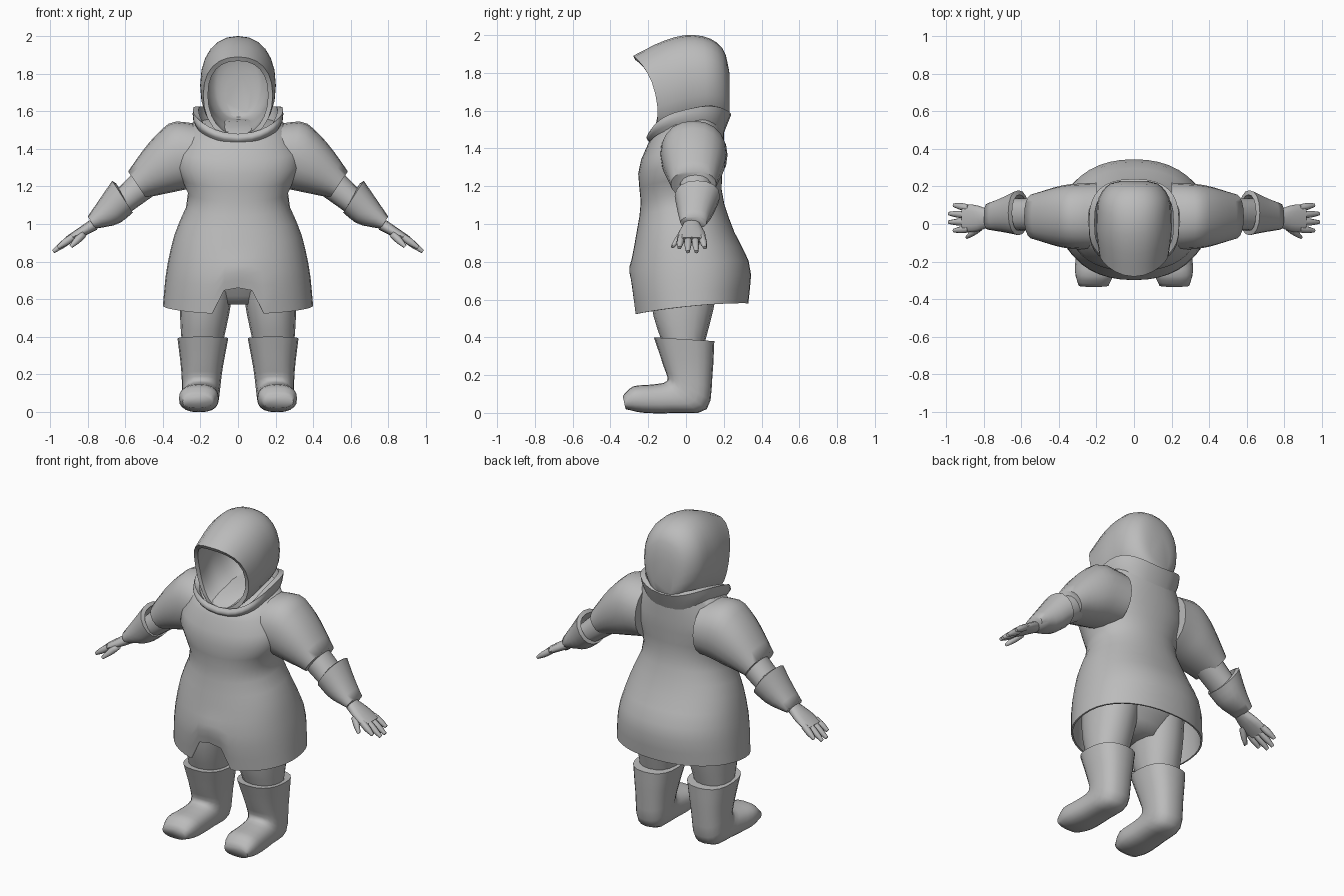
import bpy, bmesh, math
from mathutils import Vector

default_cube = bpy.data.objects.get("Cube")
if default_cube:
    bpy.data.objects.remove(default_cube, do_unlink=True)

grey = (.5, .5, .5, 1)
plain_grey = bpy.data.materials.new("plain_grey")
plain_grey.use_nodes = True
plain_grey.diffuse_color = grey
plain_grey.node_tree.nodes["Principled BSDF"].inputs["Base Color"].default_value = grey


def spline(keys, t):
    """Smooth curve through evenly spaced keys; a single number stays constant."""
    if not isinstance(keys, tuple):
        return keys
    last = len(keys) - 1
    i = min(int(t * last), last - 1)
    f = t * last - i
    here, there = keys[i], keys[i + 1]
    before = keys[i - 1] if i else 2 * here - there
    after = keys[i + 2] if i + 2 <= last else 2 * there - here
    leave, arrive = (there - before) / 2, (after - here) / 2
    rise = there - here
    return here + f * (leave + f * (3 * rise - 2 * leave - arrive
                                    + f * (leave + arrive - 2 * rise)))


def signed_power(value, exponent):
    return math.copysign(abs(value) ** exponent, value)


def loft(name, start, end, width, centre=0, bend=0, rings=8, sides=20, power=2.2,
         arm=False, mirror=1, open_start=False, open_end=False, wall=0, reshape=None):
    """Skin oval rings whose diameters run from the start curve to the end curve.
    The curves lie in the yz plane, or in the xz plane for arms."""
    bm = bmesh.new()
    skin = []
    for k in range(rings):
        t = k / (rings - 1)
        first = Vector([spline(keys, t) for keys in start])
        second = Vector([spline(keys, t) for keys in end])
        middle, radius = (first + second) / 2, (first - second) / 2
        sideways = Vector((radius.y, -radius.x)).normalized()
        ring = []
        for i in range(sides):
            angle = math.tau * i / sides
            across = signed_power(math.sin(angle), 2 / power)
            along = signed_power(math.cos(angle), 2 / power)
            p = middle + radius * along + sideways * spline(bend, t) * across ** 2
            q = spline(centre, t) + spline(width, t) * across
            place = (p.x * mirror, q, p.y) if arm else (q * mirror, p.x, p.y)
            ring.append(bm.verts.new(place))
        skin.append(ring)
    if reshape:
        reshape(skin)
    for ring, following in zip(skin, skin[1:]):
        for i in range(sides):
            j = (i + 1) % sides
            bm.faces.new((ring[i], ring[j], following[j], following[i]))
    if not open_start:
        bm.faces.new(skin[0])
    if not open_end:
        bm.faces.new(skin[-1])
    bmesh.ops.recalc_face_normals(bm, faces=bm.faces)
    mesh = bpy.data.meshes.new(name)
    bm.to_mesh(mesh)
    bm.free()
    mesh.materials.append(plain_grey)
    part = bpy.data.objects.new(name, mesh)
    bpy.context.collection.objects.link(part)

    # Cloth thickness for hollow parts, then smooth shading
    if wall:
        shell = part.modifiers.new("wall", "SOLIDIFY")
        shell.thickness = wall
        shell.offset = -1
        bpy.context.view_layer.objects.active = part
        bpy.ops.object.modifier_apply(modifier=shell.name)
    for face in part.data.polygons:
        face.use_smooth = True
    part.data.set_sharp_from_angle(angle=math.radians(70))


def digit(name, root, tip, mirror):
    """Finger or thumb: a tapering tube with a blunt tip."""
    root, tip = Vector(root), Vector(tip)
    reach = tip - root
    across = Vector((-reach.z, 0, reach.x)).normalized()
    radii = (.019, .019, .01)
    spine = [root, root.lerp(tip, .5), tip]
    upper = [p + across * r for p, r in zip(spine, radii)]
    lower = [p - across * r for p, r in zip(spine, radii)]
    loft(name, (tuple(p.x for p in upper), tuple(p.z for p in upper)),
         (tuple(p.x for p in lower), tuple(p.z for p in lower)),
         radii, centre=(root.y, tip.y), rings=6, sides=8, arm=True, mirror=mirror)


def cut_notch(skin):
    """Lift the middle of the front hem into an arch."""
    for k, ring in enumerate(skin[:4]):
        for vert in ring:
            if vert.co.y < 0:
                arch = max(0, 1 - (vert.co.x / .13) ** 4)
                vert.co.z += .14 * arch * (1 - k / 4)


# Flared tunic, from the hem to the neck
loft("tunic", start=((-.28, -.3, -.27, -.24, -.25, -.17), (.52, 1.49)),
     end=((.33, .34, .25, .19, .2, .2), (.58, 1.56)),
     width=(.4, .38, .335, .265, .34, .24), bend=.015,
     rings=14, sides=40, open_start=True, wall=.01, reshape=cut_notch)

# Turned-up collar, dipping at the front
loft("collar", start=((-.19, -.21, -.19), (1.43, 1.48)),
     end=((.2, .22, .24), (1.48, 1.58)), width=(.22, .24, .24), bend=(.06, .08),
     rings=5, sides=32, power=2.8, open_start=True, open_end=True, wall=.03)

# Hollow peaked hood, from the face opening to the back of the head
loft("hood", start=((-.28, -.13, 0, .12, .2, .23), (1.89, 1.965, 2, 1.985, 1.92, 1.8)),
     end=((-.18, -.08, .01, .12, .2, .23), (1.45, 1.56)), width=(.185, .2, .2, .19, .14, .07),
     bend=(.07, .02, 0), rings=14, sides=24, open_start=True, wall=.025)

# Seat of the trousers
loft("trouser_seat", start=((-.15, -.2, -.1), (.9, .57)),
     end=((.15, .2, .1), (.9, .57)), width=(.22, .29, .17))

for mirror, tag in ((1, "left_"), (-1, "right_")):
    # Trouser leg and boot
    loft(tag + "trouser_leg", start=((-.2, -.18, -.1), (.85, .55, .3)),
         end=((.2, .15, .08), (.85, .57, .3)), width=(.15, .135, .1),
         centre=(.15, .175, .195), sides=16, mirror=mirror)
    loft(tag + "boot", start=((-.17, -.12, -.1, -.18, -.28, -.335), (.4, .25, .17, .15, .14, .09)),
         end=((.15, .14, .11, -.05, -.22, -.32), (.38, .2, .02, 0, 0, .02)),
         width=(.135, .11, .1, .1, .105, .08), centre=(.187, .215),
         rings=16, power=2.5, mirror=mirror)

    # Puffed sleeve, inner arm and flared gauntlet
    loft(tag + "sleeve", start=((.2, .34, .42, .5, .585), (1.53, 1.545, 1.49, 1.4, 1.28)),
         end=((.2, .49), (1.2, 1.14)), width=(.18, .165, .12), centre=.04,
         rings=10, arm=True, mirror=mirror)
    loft(tag + "forearm", start=((.55, .7), (1.28, 1.13)), end=((.45, .62), (1.15, 1.03)),
         width=.085, centre=.05, rings=4, sides=16, arm=True, mirror=mirror)
    loft(tag + "gauntlet", start=((.67, .8), (1.23, 1.04)),
         end=((.56, .64, .76), (1.06, 1, .975)), width=(.12, .07), centre=(.06, .04),
         rings=6, sides=16, arm=True, mirror=mirror, open_start=True, wall=.025)

    # Hand with four fingers and a thumb
    loft(tag + "palm", start=((.79, .92), (1.02, .93)), end=((.75, .89), (.97, .9)),
         width=(.045, .07, .075), centre=.03, rings=6, sides=12, arm=True, mirror=mirror)
    for k, finger in enumerate(("little", "ring", "middle", "index")):
        reach = .985 if finger in ("ring", "middle") else .96
        digit(tag + finger + "_finger", (.88, .085 - .037 * k, .93),
              (reach, .1 - .045 * k, 1.7 - .86 * reach), mirror)
    digit(tag + "thumb", (.82, -.02, .95), (.89, -.07, .88), mirror)
